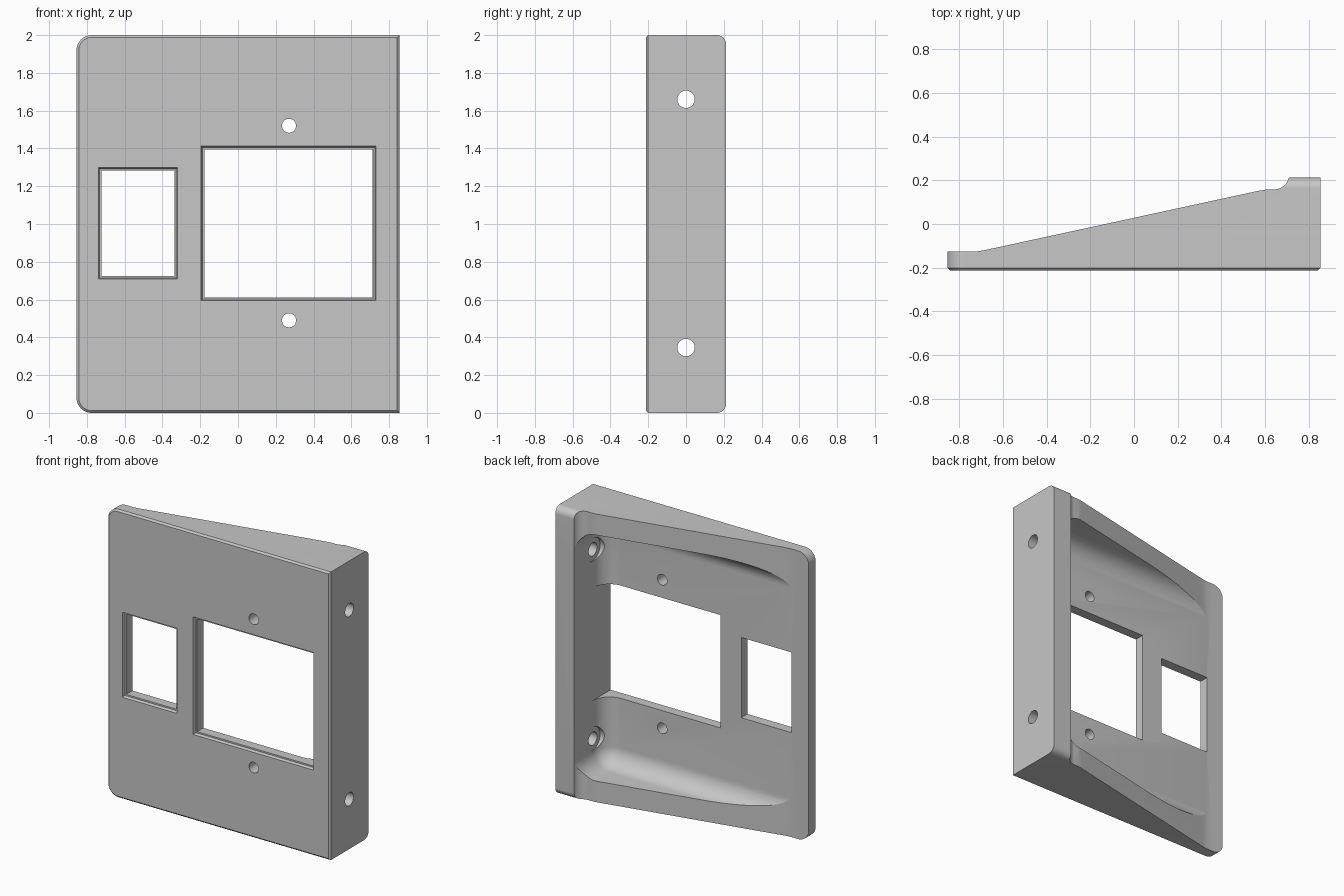
import bpy, bmesh, math
from mathutils import Vector

cube = bpy.data.objects.get("Cube")
if cube:
    bpy.data.objects.remove(cube, do_unlink=True)

FRONT, BACK = -0.213, 0.213
X0, X1, H = -0.855, 0.855, 2.0
FLOOR = -0.125

grey = bpy.data.materials.new("matte grey")
grey.use_nodes = True
colour = (0.57, 0.57, 0.57, 1)
grey.diffuse_color = colour
grey.node_tree.nodes["Principled BSDF"].inputs["Base Color"].default_value = colour


def make(name, bm):
    bmesh.ops.recalc_face_normals(bm, faces=bm.faces)
    mesh = bpy.data.meshes.new(name)
    bm.to_mesh(mesh)
    bm.free()
    mesh.materials.append(grey)
    ob = bpy.data.objects.new(name, mesh)
    bpy.context.collection.objects.link(ob)
    return ob


def prism(points, place, start, end):
    """Extrude a 2D outline; place(a, b, t) maps it into space."""
    bm = bmesh.new()
    face = bm.faces.new([bm.verts.new(place(a, b, start)) for a, b in points])
    out = bmesh.ops.extrude_face_region(bm, geom=[face])
    shift = Vector(place(0, 0, end)) - Vector(place(0, 0, start))
    bmesh.ops.translate(bm, vec=shift, verts=[v for v in out["geom"] if isinstance(v, bmesh.types.BMVert)])
    return bm


def arc(cx, cy, r, a0, a1, n=12):
    return [(cx + r * math.cos(math.radians(a0 + (a1 - a0) * i / n)),
             cy + r * math.sin(math.radians(a0 + (a1 - a0) * i / n))) for i in range(n + 1)]


def circle(cx, cy, r):
    return arc(cx, cy, r, 0, 360, 48)[:-1]


along_x = lambda a, b, t: (t, a, b)
along_y = lambda a, b, t: (a, t, b)
along_z = lambda a, b, t: (a, b, t)


def rect(a0, a1, b0, b1):
    return [(a0, b0), (a1, b0), (a1, b1), (a0, b1)]


def boolean(target, cutter, operation="DIFFERENCE"):
    mod = target.modifiers.new("cut", "BOOLEAN")
    mod.operation, mod.solver, mod.object = operation, "EXACT", cutter
    bpy.context.view_layer.objects.active = target
    bpy.ops.object.modifier_apply(modifier=mod.name)
    bpy.data.objects.remove(cutter, do_unlink=True)


# Plate outline: rounded corners on the thin side, chamfered front edge
r = 0.08
outline = [(X1, 0), (X1, H)] + arc(X0 + r, H - r, r, 90, 180) + arc(X0 + r, r, r, 180, 270)
bm = prism(outline, along_y, FRONT, 0.4)
rim = [e for e in bm.edges if all(abs(v.co.y - FRONT) < 1e-5 for v in e.verts)]
bmesh.ops.bevel(bm, geom=rim, offset=0.012, segments=1, affect="EDGES")
body = make("wedge_bracket", bm)

# Wedge side profile with a cove under the raised flange
wedge = [(-1, -0.5), (1, -0.5), (1, BACK), (0.71, BACK)]
wedge += arc(0.64, 0.23, 0.072, -14, -90, 10)
wedge += [(0.6, 0.157), (0.57, 0.152), (-0.68, -0.119), (-0.715, FLOOR), (-1, FLOOR)]
boolean(body, make("wedge_profile", prism(wedge, along_z, -0.5, 2.5)), "INTERSECT")

# Rounded ends of the raised flange
r = 0.05
ends = [(-0.5, 0), (BACK - r, 0)] + arc(BACK - r, r, r, -90, 0)[1:]
ends += arc(BACK - r, H - r, r, 0, 90) + [(-0.5, H)]
boolean(body, make("flange_ends", prism(ends, along_x, -1, 1)), "INTERSECT")

# Hollow back with filleted floor and corners
bm = prism(rect(-2, 0.712, 0.146, H - 0.146), along_y, FLOOR + 0.0003, 1)
bmesh.ops.bevel(bm, geom=bm.edges[:], offset=0.125, segments=12, profile=0.5, affect="EDGES")
boolean(body, make("hollow", bm))

# Two rectangular windows with chamfered front edges
for x0, x1, z0, z1 in ((-0.723, -0.337, 0.725, 1.282), (-0.178, 0.714, 0.612, 1.395)):
    boolean(body, make("window", prism(rect(x0, x1, z0, z1), along_y, -0.4, 0.012)))
    cx, cz = (x0 + x1) / 2, (z0 + z1) / 2
    bm = prism(rect(x0, x1, z0, z1), along_y, FRONT - 0.01, FRONT + 0.02)
    for v in bm.verts:
        grow = 0.02 if v.co.y < FRONT else -0.01
        v.co.x += math.copysign(grow, v.co.x - cx)
        v.co.z += math.copysign(grow, v.co.z - cz)
    boolean(body, make("window_chamfer", bm))

# Front screw holes, and flange holes with clearance for the screw heads
for side in (-1, 1):
    boolean(body, make("front_hole", prism(circle(0.27, 1.005 + side * 0.515, 0.037), along_y, -0.4, 0.1)))
    z = 1.003 + side * 0.657
    boolean(body, make("flange_hole", prism(circle(0, z, 0.046), along_x, 0.6, 1)))
    boolean(body, make("head_clearance", prism(circle(0, z, 0.08), along_x, 0.5, 0.716)))

bpy.ops.object.select_all(action="DESELECT")
body.select_set(True)
bpy.context.view_layer.objects.active = body
bpy.ops.object.shade_smooth_by_angle(angle=math.radians(10))
